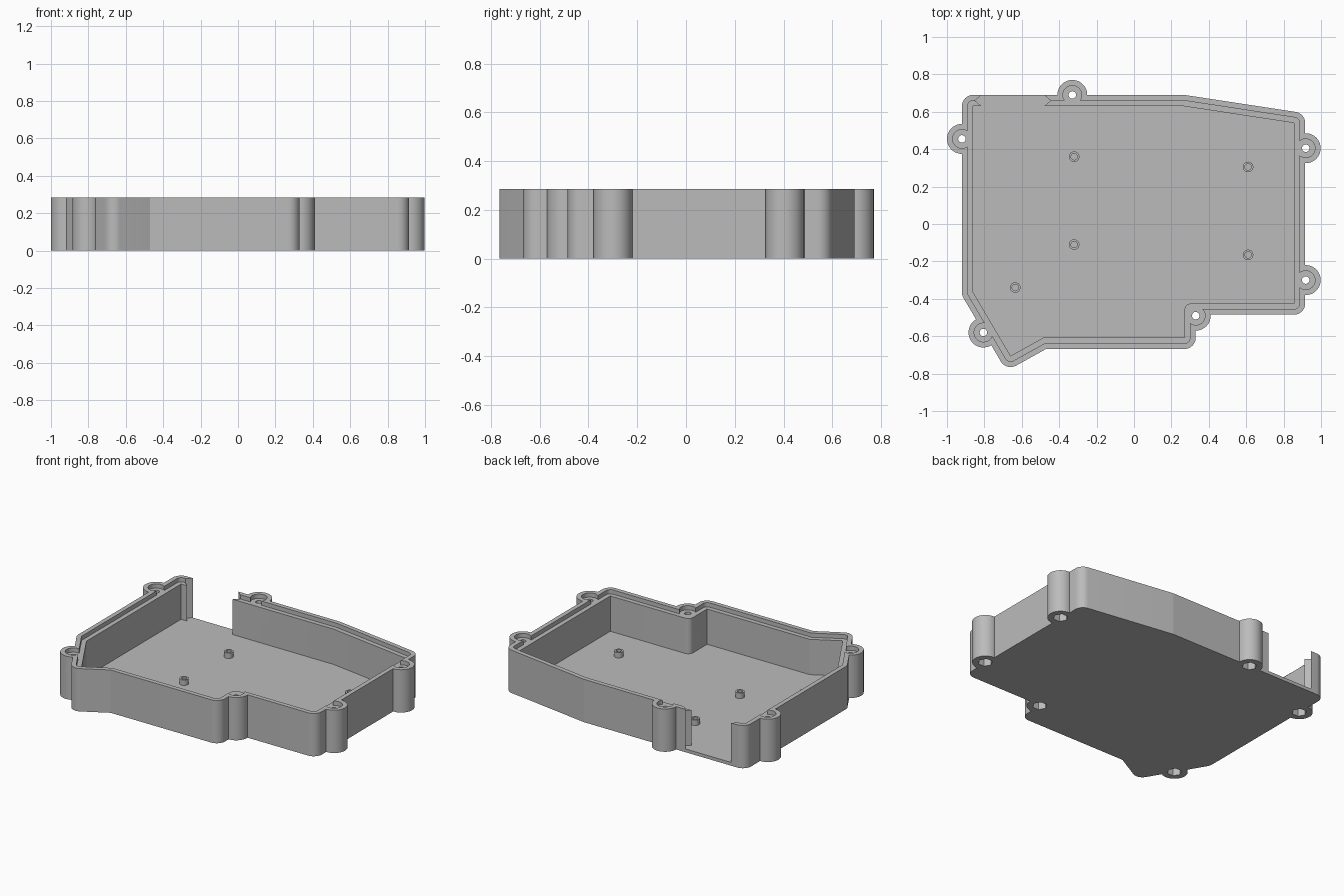
import bpy, bmesh, math
from mathutils import Vector

if "Cube" in bpy.data.objects:
    bpy.data.objects.remove(bpy.data.objects["Cube"])

HEIGHT, FLOOR, LEDGE = 0.285, 0.022, 0.257
WALL, LIP = 0.06, 0.03
LUG_R, SCREW_R = 0.08, 0.02

grey = bpy.data.materials.new("matte grey")
grey.use_nodes = True
grey.diffuse_color = (0.5, 0.5, 0.5, 1)
grey.node_tree.nodes["Principled BSDF"].inputs["Base Color"].default_value = (0.5, 0.5, 0.5, 1)


def prism(name, points, z0, z1):
    """Extrude a closed counter-clockwise outline between two heights."""
    bm = bmesh.new()
    face = bm.faces.new([bm.verts.new((p[0], p[1], z0)) for p in points])
    top = bmesh.ops.extrude_face_region(bm, geom=[face])["geom"]
    bmesh.ops.translate(bm, vec=(0, 0, z1 - z0),
                        verts=[g for g in top if isinstance(g, bmesh.types.BMVert)])
    bmesh.ops.recalc_face_normals(bm, faces=bm.faces)
    mesh = bpy.data.meshes.new(name)
    bm.to_mesh(mesh)
    bm.free()
    mesh.materials.append(grey)
    obj = bpy.data.objects.new(name, mesh)
    bpy.context.collection.objects.link(obj)
    return obj


def circle(centre, radius, sides=48):
    return [(centre[0] + radius * math.cos(math.tau * i / sides),
             centre[1] + radius * math.sin(math.tau * i / sides)) for i in range(sides)]


def combine(target, tool, operation):
    """Apply a boolean and discard the tool."""
    mod = target.modifiers.new("cut", 'BOOLEAN')
    mod.operation, mod.solver, mod.object = operation, 'EXACT', tool
    bpy.context.view_layer.objects.active = target
    bpy.ops.object.modifier_apply(modifier=mod.name)
    bpy.data.objects.remove(tool)


def offset(points, dist, steps=10):
    """Grow an outline, with round outer corners and mitred inner ones."""
    result = []
    for i, p in enumerate(points):
        p = Vector(p)
        a = (p - Vector(points[i - 1])).normalized()
        b = (Vector(points[(i + 1) % len(points)]) - p).normalized()
        n0, n1 = Vector((a.y, -a.x)), Vector((b.y, -b.x))
        if a.cross(b) > 0:
            start, turn = math.atan2(n0.y, n0.x), math.acos(max(-1, min(1, n0.dot(n1))))
            for k in range(steps + 1):
                t = start + turn * k / steps
                result.append(p + dist * Vector((math.cos(t), math.sin(t))))
        else:
            result.append(p + dist * (n0 + n1) / (1 + n0.dot(n1)))
    return result


# Outline of the room inside the walls, counter-clockwise
room = [(-0.86, 0.63), (-0.86, -0.365), (-0.66, -0.705), (-0.485, -0.608), (0.27, -0.608),
        (0.27, -0.425), (0.855, -0.425), (0.855, 0.54), (0.265, 0.63)]
lugs = [(-0.92, 0.455), (-0.33, 0.69), (0.918, 0.405), (0.918, -0.3),
        (0.33, -0.49), (-0.805, -0.58)]

# Solid body with screw lugs
tray = prism("tray", offset(room, WALL), 0, HEIGHT)
for c in lugs:
    combine(tray, prism("lug", circle(c, LUG_R), 0, HEIGHT), 'UNION')

# Recessed ledge inside the rim, running round the lugs
combine(tray, prism("ledge_cutter", offset(room, LIP), LEDGE, 0.4), 'DIFFERENCE')
for c in lugs:
    combine(tray, prism("lug_recess", circle(c, LUG_R - LIP), LEDGE, 0.4), 'DIFFERENCE')

# Hollow room, with the wall rounded beside the corner lug
r = 0.035
corner = [(0.27 + r - r * math.cos(t), -0.425 - r + r * math.sin(t))
          for t in (math.pi / 2 * k / 8 for k in range(9))]
combine(tray, prism("room_cutter", room[:5] + corner + room[6:], FLOOR, 0.4), 'DIFFERENCE')

# Opening in the back wall, with a V groove in each end
left, right, notch = -0.815, -0.48, 0.035
opening = [(left, 0.75), (left, 0.69), (left - notch, 0.66), (left, 0.63), (left, 0.58),
           (right, 0.58), (right, 0.63), (right + notch, 0.66), (right, 0.69), (right, 0.75)]
combine(tray, prism("opening_cutter", opening, FLOOR, 0.4), 'DIFFERENCE')

# Screw holes and hexagonal nut pockets underneath
for c in lugs:
    combine(tray, prism("screw_hole", circle(c, SCREW_R, 24), -0.1, 0.4), 'DIFFERENCE')
    combine(tray, prism("nut_pocket", circle(c, 0.045, 6), -0.1, 0.06), 'DIFFERENCE')

# Hollow mounting posts on the floor
parts = [tray]
for i, c in enumerate([(-0.32, 0.36), (0.61, 0.305), (-0.32, -0.11), (0.61, -0.165),
                       (-0.635, -0.34)]):
    post = prism(f"mounting_post_{i + 1}", circle(c, 0.028, 32), FLOOR, FLOOR + 0.036)
    combine(post, prism("post_hole", circle(c, 0.017, 24), -0.1, 0.2), 'DIFFERENCE')
    parts.append(post)

# Smooth curves, sharp edges
bpy.ops.object.select_all(action='DESELECT')
for obj in parts:
    obj.select_set(True)
bpy.context.view_layer.objects.active = tray
bpy.ops.object.shade_smooth_by_angle(angle=math.radians(25))
